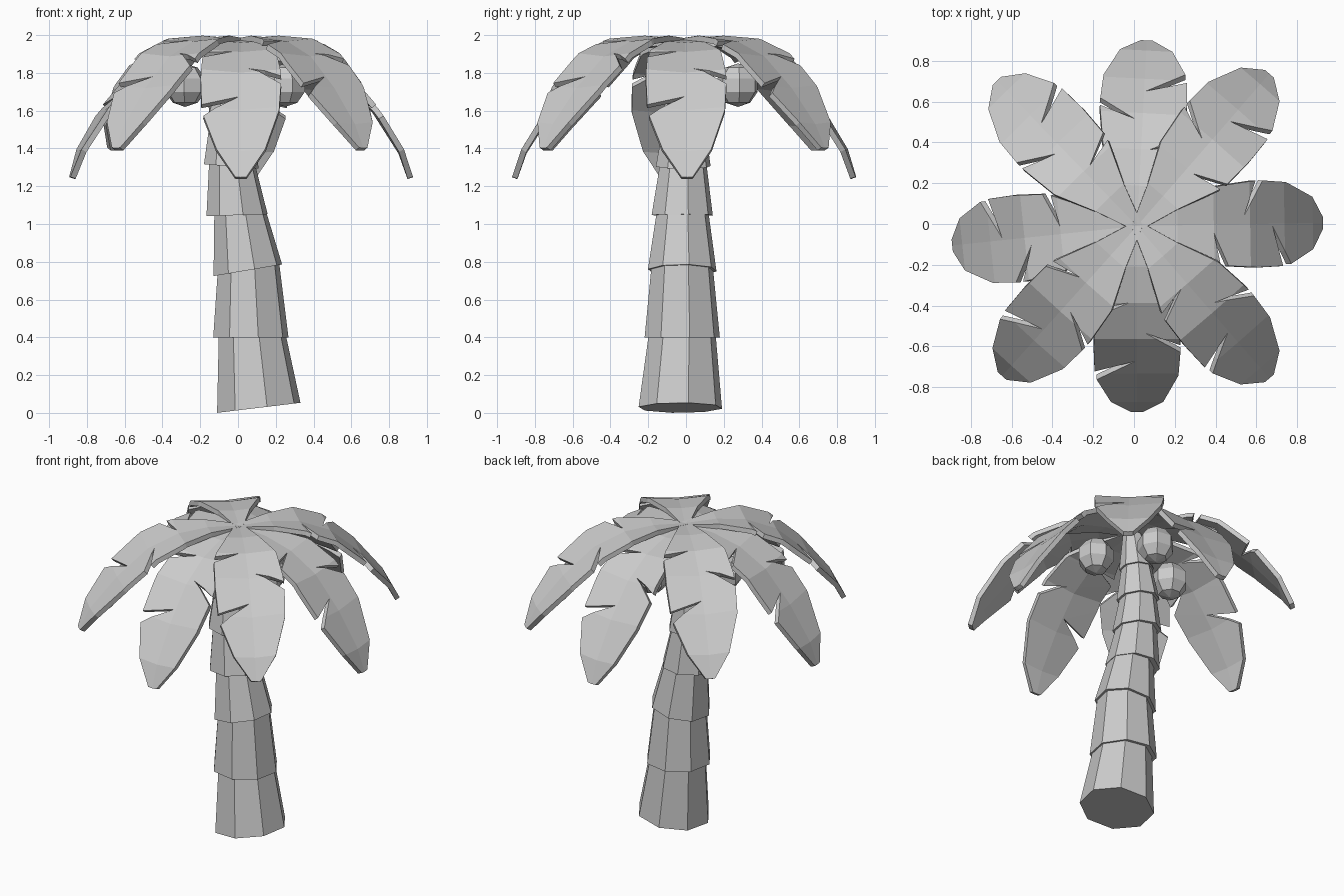
import bpy, bmesh, math
from mathutils import Vector, Matrix

if "Cube" in bpy.data.objects:
    bpy.data.objects.remove(bpy.data.objects["Cube"])


def add_object(name, bm):
    bmesh.ops.recalc_face_normals(bm, faces=bm.faces[:])
    mesh = bpy.data.meshes.new(name)
    bm.to_mesh(mesh)
    bm.free()
    ob = bpy.data.objects.new(name, mesh)
    bpy.context.collection.objects.link(ob)
    return ob


# Trunk: stacked eight-sided tapered segments, each ring = (x, y, z, radius, tilt)
def trunk_segment(index, rings):
    bm = bmesh.new()
    loops = []
    for x, y, z, r, tilt in rings:
        loop = []
        for i in range(8):
            a = math.tau * (i + 0.25) / 8
            dx, dy = r * math.cos(a), r * math.sin(a)
            loop.append(bm.verts.new((x + dx, y + dy, z + tilt * dx)))
        loops.append(loop)
    low, high = loops
    for i in range(8):
        j = (i + 1) % 8
        bm.faces.new((low[i], low[j], high[j], high[i]))
    bm.faces.new(low[::-1])
    bm.faces.new(high)
    add_object(f"trunk_segment_{index}", bm)


SEGMENTS = [
    [(0.11, -0.03, 0.027, 0.225, 0.12), (0.075, -0.02, 0.42, 0.18, 0.0)],
    [(0.068, -0.02, 0.40, 0.203, 0.0), (0.055, -0.02, 0.78, 0.165, 0.15)],
    [(0.052, -0.02, 0.755, 0.185, 0.17), (0.012, -0.018, 1.06, 0.14, 0.03)],
    [(-0.005, -0.02, 1.047, 0.165, 0.03), (-0.03, -0.015, 1.32, 0.125, -0.1)],
    [(-0.035, -0.015, 1.305, 0.148, -0.08), (-0.04, -0.01, 1.54, 0.11, -0.1)],
    [(-0.04, -0.01, 1.52, 0.13, -0.1), (-0.02, 0.0, 1.74, 0.09, -0.1)],
    [(-0.02, 0.0, 1.72, 0.105, -0.1), (0.01, 0.0, 1.94, 0.06, 0.0)],
]
for n, rings in enumerate(SEGMENTS, 1):
    trunk_segment(n, rings)

# Leaves: notched outline, bent along a drooping profile (distance, height)
PROFILE = [(0.0, 1.98), (0.2, 1.96), (0.38, 1.91), (0.56, 1.80),
           (0.73, 1.60), (0.87, 1.38), (0.92, 1.24)]
OUTLINE = [
    (-0.02, 0.02), (0.2, 0.1), (0.4, 0.19), (0.59, 0.215),
    (0.53, 0.04), (0.625, 0.215), (0.74, 0.205), (0.87, 0.13), (0.92, 0.03),
    (0.92, -0.03), (0.87, -0.13), (0.76, -0.20),
    (0.67, -0.01), (0.72, -0.21), (0.60, -0.215), (0.45, -0.205),
    (0.38, -0.04), (0.41, -0.195), (0.2, -0.1), (-0.02, -0.02),
]


def droop(r):
    for (r0, z0), (r1, z1) in zip(PROFILE, PROFILE[1:]):
        if r <= r1:
            return z0 + (z1 - z0) * (r - r0) / (r1 - r0)
    return PROFILE[-1][1]


def leaf(index, azimuth, lift, scale):
    bm = bmesh.new()
    face = bm.faces.new([bm.verts.new((x, y, 0)) for x, y in OUTLINE])
    bmesh.ops.triangulate(bm, faces=[face])
    cuts = [((r, 0, 0), (1, 0, 0)) for r, _ in PROFILE[1:-1]]
    cuts.append(((0, 0, 0), (0, 1, 0)))
    for co, no in cuts:
        bmesh.ops.bisect_plane(bm, geom=bm.verts[:] + bm.edges[:] + bm.faces[:],
                               plane_co=co, plane_no=no)
    for v in bm.verts:
        v.co.z = droop(v.co.x) + 0.08 * abs(v.co.y)
    pivot = Matrix.Translation((0, 0, 1.98))
    place = (Matrix.Translation((0.015, -0.01, 0))
             @ Matrix.Rotation(math.radians(azimuth), 4, 'Z') @ pivot
             @ Matrix.Rotation(math.radians(-lift), 4, 'Y')
             @ Matrix.Scale(scale, 4) @ pivot.inverted())
    bmesh.ops.transform(bm, matrix=place, verts=bm.verts[:])
    bmesh.ops.recalc_face_normals(bm, faces=bm.faces[:])
    if sum(f.normal.z for f in bm.faces) < 0:
        bmesh.ops.reverse_faces(bm, faces=bm.faces[:])
    mesh = bpy.data.meshes.new(f"leaf_{index}")
    bm.to_mesh(mesh)
    bm.free()
    ob = bpy.data.objects.new(f"leaf_{index}", mesh)
    bpy.context.collection.objects.link(ob)
    thick = ob.modifiers.new("thickness", 'SOLIDIFY')
    thick.thickness = 0.03
    thick.offset = -1
    return ob


for n, az in enumerate([1, 49, 87, 134, 186, 228, 270, 311]):
    diagonal = n % 2 == 1
    leaf(n + 1, az, 8.5 if diagonal else 0, 0.97 if diagonal else 0.99)

# Coconuts: faceted balls under the crown
for n, pos in enumerate([(-0.28, 0.0, 1.735), (0.25, -0.06, 1.735), (0.06, 0.275, 1.735)], 1):
    bm = bmesh.new()
    bmesh.ops.create_uvsphere(bm, u_segments=7, v_segments=5, radius=0.115)
    bmesh.ops.rotate(bm, verts=bm.verts[:], matrix=Matrix.Rotation(0.4 * n, 3, 'Z'))
    bmesh.ops.translate(bm, verts=bm.verts[:], vec=Vector(pos))
    add_object(f"coconut_{n}", bm)
